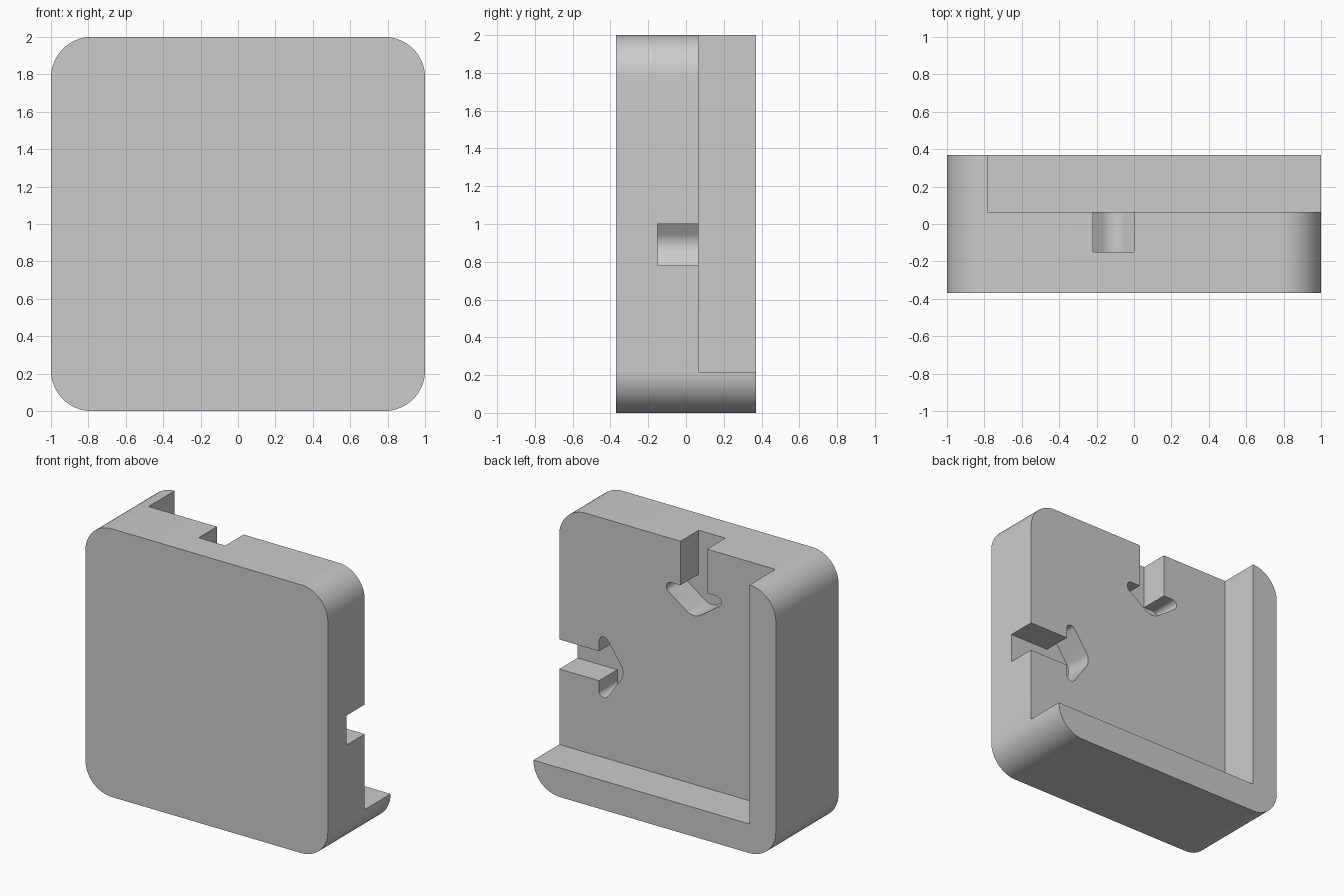
import bpy
import bmesh
from math import radians, sin, cos

if "Cube" in bpy.data.objects:
    bpy.data.objects.remove(bpy.data.objects["Cube"], do_unlink=True)

HALF_DEPTH = 0.37   # half thickness of the block
RADIUS = 0.217      # corner radius, also rim width
FLOOR_Y = 0.065     # recessed back face
SLOT_Y = -0.15      # bottom of the keyed slots
SLOT_X = -0.11      # slot centre line, from the block centre

grey = bpy.data.materials.new("plain grey")
grey.use_nodes = True
grey.diffuse_color = (0.6, 0.6, 0.6, 1)
grey.node_tree.nodes["Principled BSDF"].inputs["Base Color"].default_value = (0.6, 0.6, 0.6, 1)


def arc(cx, cz, r, start, end, steps):
    angles = [radians(start + (end - start) * i / steps) for i in range(steps + 1)]
    return [(cx + r * cos(a), cz + r * sin(a)) for a in angles]


def extrude_profile(name, points, y0, y1):
    """Prism along y from (x, z) points measured from the block centre."""
    bm = bmesh.new()
    face = bm.faces.new([bm.verts.new((x, y0, z + 1)) for x, z in points])
    out = bmesh.ops.extrude_face_region(bm, geom=[face])
    verts = [v for v in out["geom"] if isinstance(v, bmesh.types.BMVert)]
    bmesh.ops.translate(bm, verts=verts, vec=(0, y1 - y0, 0))
    bmesh.ops.recalc_face_normals(bm, faces=bm.faces)
    mesh = bpy.data.meshes.new(name)
    bm.to_mesh(mesh)
    bm.free()
    mesh.materials.append(grey)
    obj = bpy.data.objects.new(name, mesh)
    bpy.context.collection.objects.link(obj)
    return obj


def cut(target, cutter):
    cutter.hide_render = True
    mod = target.modifiers.new(cutter.name, 'BOOLEAN')
    mod.operation = 'DIFFERENCE'
    mod.solver = 'EXACT'
    mod.object = cutter
    bpy.context.view_layer.objects.active = target
    bpy.ops.object.modifier_apply(modifier=mod.name)
    bpy.data.objects.remove(cutter, do_unlink=True)


# Rounded square block
c = 1 - RADIUS
outline = []
for i, (sx, sz) in enumerate([(1, 1), (-1, 1), (-1, -1), (1, -1)]):
    outline += arc(sx * c, sz * c, RADIUS, 90 * i, 90 * i + 90, 16)
body = extrude_profile("corner_block", outline, -HALF_DEPTH, HALF_DEPTH)

# Recess that leaves an L-shaped rim
recess = [(-c, -c), (1.2, -c), (1.2, 1.2), (-c, 1.2)]
cut(body, extrude_profile("recess_cutter", recess, FLOOR_Y, 0.6))

# Keyed slot: straight channel ending in a rounded arrow head
half = [(0.11, 1.2), (0.11, 0.672)] + arc(0.186, 0.632, 0.04, 90, -55, 12)
tip = arc(0, 0.575, 0.1, -55, -125, 10)
mirrored = [(-x, z) for x, z in reversed(half)]
slot = [(x + SLOT_X, z) for x, z in half + tip + mirrored]
cut(body, extrude_profile("top_slot_cutter", slot, SLOT_Y, 0.2))
side_slot = [(z, x) for x, z in slot]
cut(body, extrude_profile("side_slot_cutter", side_slot, SLOT_Y, 0.2))

# Smooth the rounded corners, keep the edges sharp
bpy.ops.object.select_all(action='DESELECT')
body.select_set(True)
bpy.context.view_layer.objects.active = body
bpy.ops.object.shade_smooth_by_angle(angle=radians(25))
